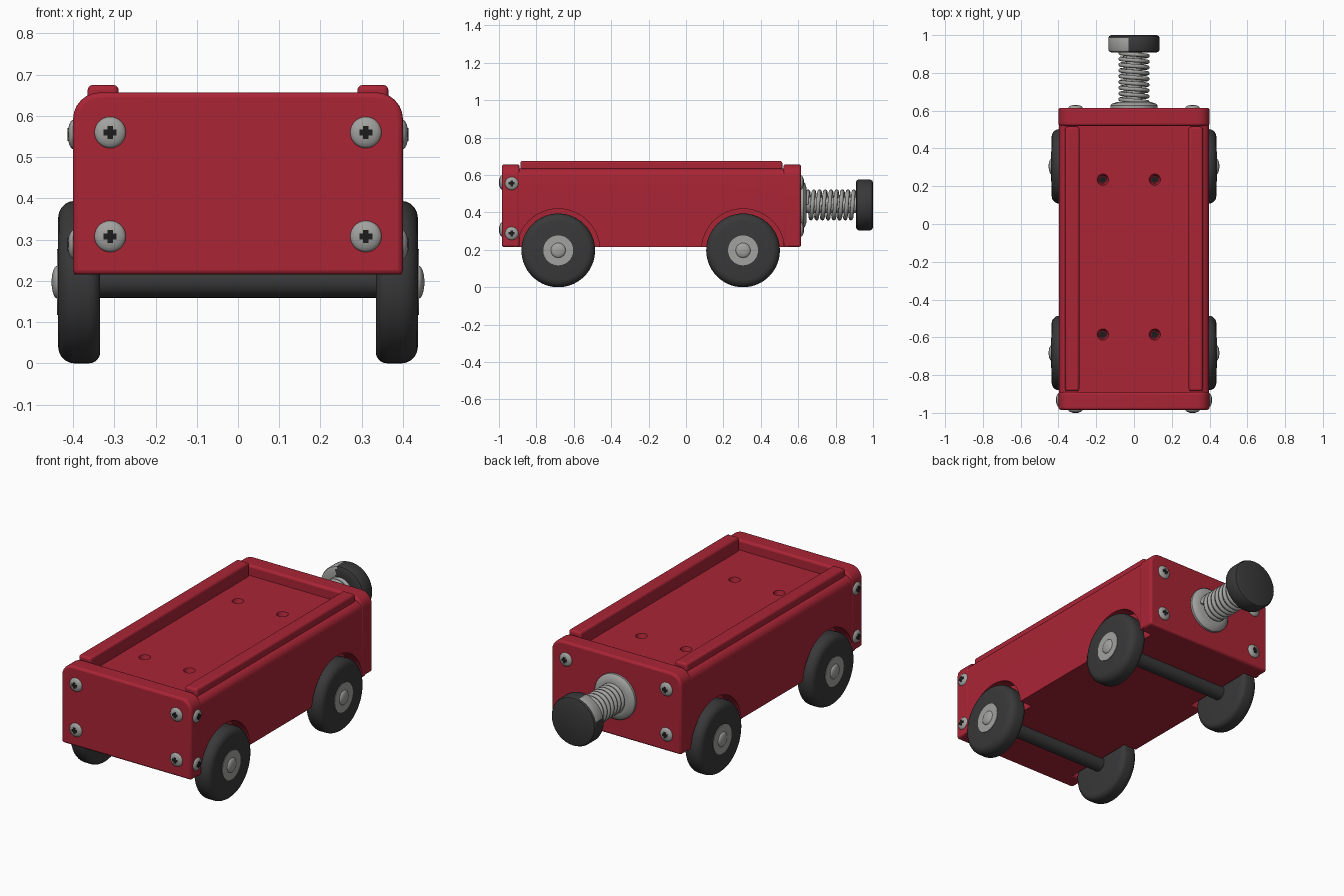
import bpy, bmesh, math
from mathutils import Vector, Matrix

cube = bpy.data.objects.get("Cube")
if cube:
    bpy.data.objects.remove(cube, do_unlink=True)


def material(name, r, g, b):
    m = bpy.data.materials.new(name)
    m.use_nodes = True
    m.diffuse_color = (r, g, b, 1)
    bsdf = m.node_tree.nodes["Principled BSDF"]
    bsdf.inputs["Base Color"].default_value = (r, g, b, 1)
    bsdf.inputs["Roughness"].default_value = 0.6
    return m


RED = material("red paint", 0.40, 0.018, 0.036)
RUBBER = material("dark rubber", 0.04, 0.04, 0.042)
STEEL = material("steel", 0.36, 0.36, 0.35)
BLACK = material("black recess", 0.012, 0.012, 0.012)


def make(name, bm, mat):
    bmesh.ops.recalc_face_normals(bm, faces=bm.faces)
    mesh = bpy.data.meshes.new(name)
    bm.to_mesh(mesh)
    bm.free()
    ob = bpy.data.objects.new(name, mesh)
    bpy.context.scene.collection.objects.link(ob)
    mesh.materials.append(mat)
    return ob


def activate(ob):
    bpy.ops.object.select_all(action='DESELECT')
    ob.select_set(True)
    bpy.context.view_layer.objects.active = ob


def smooth(ob, angle=35):
    activate(ob)
    bpy.ops.object.shade_smooth_by_angle(angle=math.radians(angle))
    return ob


def bevel(ob, width, segments=3):
    mod = ob.modifiers.new("Bevel", 'BEVEL')
    mod.width, mod.segments = width, segments
    mod.limit_method = 'ANGLE'
    mod.angle_limit = math.radians(40)
    return smooth(ob)


def box(name, centre, size, mat):
    bm = bmesh.new()
    bmesh.ops.create_cube(bm, size=1)
    bmesh.ops.scale(bm, vec=size, verts=bm.verts)
    bmesh.ops.translate(bm, vec=centre, verts=bm.verts)
    return make(name, bm, mat)


def extrude_y(name, outline, y0, y1, mat):
    """Extrude an (x, z) outline from y0 to y1."""
    bm = bmesh.new()
    face = bm.faces.new([bm.verts.new((x, y0, z)) for x, z in outline])
    new = bmesh.ops.extrude_face_region(bm, geom=[face])["geom"]
    bmesh.ops.translate(bm, vec=(0, y1 - y0, 0),
                        verts=[v for v in new if isinstance(v, bmesh.types.BMVert)])
    return make(name, bm, mat)


def lathe(name, profile, place, axis, mat, steps=40):
    """Spin a (radius, height) profile, then point its height along axis."""
    bm = bmesh.new()
    vs = [bm.verts.new((r, 0, h)) for r, h in profile]
    edges = [bm.edges.new(p) for p in zip(vs, vs[1:])]
    bmesh.ops.spin(bm, geom=vs + edges, cent=(0, 0, 0), axis=(0, 0, 1),
                   angle=math.tau, steps=steps)
    bmesh.ops.remove_doubles(bm, verts=bm.verts, dist=1e-5)
    turn = Vector(axis).to_track_quat('Z', 'Y').to_matrix().to_4x4()
    bmesh.ops.transform(bm, matrix=Matrix.Translation(place) @ turn, verts=bm.verts)
    return smooth(make(name, bm, mat))


def rod(radius, h0, h1):
    return [(0, h0), (radius, h0), (radius, h1), (0, h1)]


def dome(radius, height, count=6):
    arc = [(i / count) * math.pi / 2 for i in range(count + 1)]
    return ([(0, -0.01), (radius, -0.01)]
            + [(radius * math.cos(a), height * math.sin(a)) for a in arc[:-1]]
            + [(0, height)])


def corner(cx, cz, radius, start, count=6):
    angles = [start + math.pi / 2 * i / count for i in range(count + 1)]
    return [(cx + radius * math.cos(a), cz + radius * math.sin(a)) for a in angles]


BOTTOM, TOP, DECK = 0.215, 0.657, 0.60
AXLE_Z = 0.197
AXLES = (-0.683, 0.305)
SIDES = (("left", 1), ("right", -1))

# Wagon body with a sunken deck and rounded shoulders
right_top = corner(0.355, 0.592, 0.043, 0)
left_top = [(-x, z) for x, z in reversed(right_top)]
outline = ([(-0.398, BOTTOM), (0.398, BOTTOM)] + right_top
           + [(0.30, 0.635), (0.30, DECK), (-0.30, DECK), (-0.30, 0.635)] + left_top)
body = extrude_y("body", outline, -0.92, 0.55, RED)

# Wheel arches and deck holes are cut from the body
cutters = []
for y in AXLES:
    for side, s in SIDES:
        cutters.append(lathe("arch_cutter", rod(0.222, 0, 0.15),
                             (s * 0.32, y, AXLE_Z), (s, 0, 0), RED, 48))
HOLES = [(x, y) for x in (-0.165, 0.11) for y in (0.235, -0.585)]
for x, y in HOLES:
    cutters.append(lathe("hole_cutter", [(0, -0.04), (0.02, -0.04), (0.03, 0), (0.03, 0.02), (0, 0.02)],
                         (x, y, DECK), (0, 0, 1), RED, 24))
for cutter in cutters:
    mod = body.modifiers.new("Cut", 'BOOLEAN')
    mod.operation, mod.solver, mod.object = 'DIFFERENCE', 'EXACT', cutter
activate(body)
for mod in list(body.modifiers):
    bpy.ops.object.modifier_apply(modifier=mod.name)
for cutter in cutters:
    bpy.data.objects.remove(cutter, do_unlink=True)
smooth(body)
for x, y in HOLES:
    lathe("deck_hole_bottom", rod(0.017, -0.041, -0.037), (x, y, DECK), (0, 0, 1), BLACK, 20)

# End plates with rounded upper corners
plate = ([(-0.4, BOTTOM), (0.4, BOTTOM)] + corner(0.335, TOP - 0.065, 0.065, 0)
         + corner(-0.335, TOP - 0.065, 0.065, math.pi / 2))
for name, y0, y1 in (("front_plate", -0.984, -0.89), ("back_plate", 0.52, 0.615)):
    bevel(extrude_y(name, plate, y0, y1, RED), 0.012)

# Top rails
for side, s in SIDES:
    bevel(box(side + "_rail", (s * 0.327, -0.185, 0.625), (0.075, 1.40, 0.10), RED), 0.012)

# Wheels with rounded treads, hubs and axle caps
R = 0.197
tread = ([(0, 0)] + [(R - 0.028 + 0.028 * math.sin(a), 0.028 - 0.028 * math.cos(a))
                     for a in (i * math.pi / 10 for i in range(6))]
         + [(R - 0.04 + 0.04 * math.cos(a), 0.062 + 0.04 * math.sin(a))
            for a in (i * math.pi / 10 for i in range(6))] + [(0, 0.102)])
for end, y in zip(("front", "back"), AXLES):
    lathe(end + "_axle", rod(0.04, -0.34, 0.34), (0, y, 0.199), (1, 0, 0), RUBBER, 24)
    for side, s in SIDES:
        tag = f"{end}_{side}_"
        lathe(tag + "wheel", tread, (s * 0.334, y, AXLE_Z), (s, 0, 0), RUBBER, 56)
        lathe(tag + "hub", rod(0.08, -0.01, 0.003), (s * 0.436, y, AXLE_Z), (s, 0, 0), STEEL)
        lathe(tag + "axle_cap", dome(0.04, 0.014), (s * 0.438, y, AXLE_Z), (s, 0, 0), STEEL, 24)


# Domed screws with a cross recess
def screw(name, place, axis, radius):
    lathe(name, dome(radius, 0.015), place, axis, STEEL, 28)
    centre = Vector(place) + Vector(axis) * 0.0115
    flat = [0.008 if a else 0 for a in axis]
    across = [i for i in range(3) if not axis[i]]
    for long, short in (across, across[::-1]):
        size = list(flat)
        size[long], size[short] = 0.032, 0.014
        box(name + "_slot", centre, size, BLACK)


for side, s in SIDES:
    for level, z in (("upper", 0.56), ("lower", 0.308)):
        screw(f"front_{level}_{side}_screw", (s * 0.31, -0.984, z), (0, -1, 0), 0.038)
        screw(f"back_{level}_{side}_screw", (s * 0.31, 0.615, z), (0, 1, 0), 0.038)
    for level, z in (("upper", 0.555), ("lower", 0.288)):
        screw(f"side_{level}_{side}_screw", (s * 0.398, -0.932, z), (s, 0, 0), 0.036)

# Spring plunger: flange, rod, coil spring and bumper
PZ = 0.44
flange = [(0, -0.01), (0.125, -0.01), (0.125, 0.012), (0.115, 0.022), (0.09, 0.03), (0, 0.03)]
lathe("plunger_flange", flange, (0, 0.615, PZ), (0, 1, 0), STEEL)
lathe("plunger_rod", rod(0.042, 0, 0.30), (0, 0.63, PZ), (0, 1, 0), STEEL, 24)

curve = bpy.data.curves.new("spring", 'CURVE')
curve.dimensions = '3D'
curve.bevel_depth, curve.bevel_resolution = 0.011, 2
curve.use_fill_caps = True
turns, per = 8.5, 24
count = int(turns * per)
line = curve.splines.new('POLY')
line.points.add(count)
for i, p in enumerate(line.points):
    a = math.tau * i / per
    p.co = (0.072 * math.cos(a), 0.645 + 0.26 * i / count, PZ + 0.072 * math.sin(a), 1)
spring = bpy.data.objects.new("spring", curve)
bpy.context.scene.collection.objects.link(spring)
curve.materials.append(STEEL)
activate(spring)
bpy.ops.object.convert(target='MESH')
smooth(bpy.context.object, 60)

pad = [(0, 0), (0.05, 0), (0.09, 0), (0.122, 0), (0.132, 0.005), (0.136, 0.015), (0.136, 0.075),
       (0.131, 0.086), (0.12, 0.091), (0, 0.091)]
bumper = lathe("bumper", pad, (0, 0.909, PZ), (0, 1, 0), RUBBER, 56)

# Bare metal patch on the bumper's upper right edge
bumper.data.materials.append(STEEL)
for f in bumper.data.polygons:
    if f.center.x < -0.03 and f.center.z > PZ + 0.03 and f.center.y < 0.985:
        f.material_index = 1
